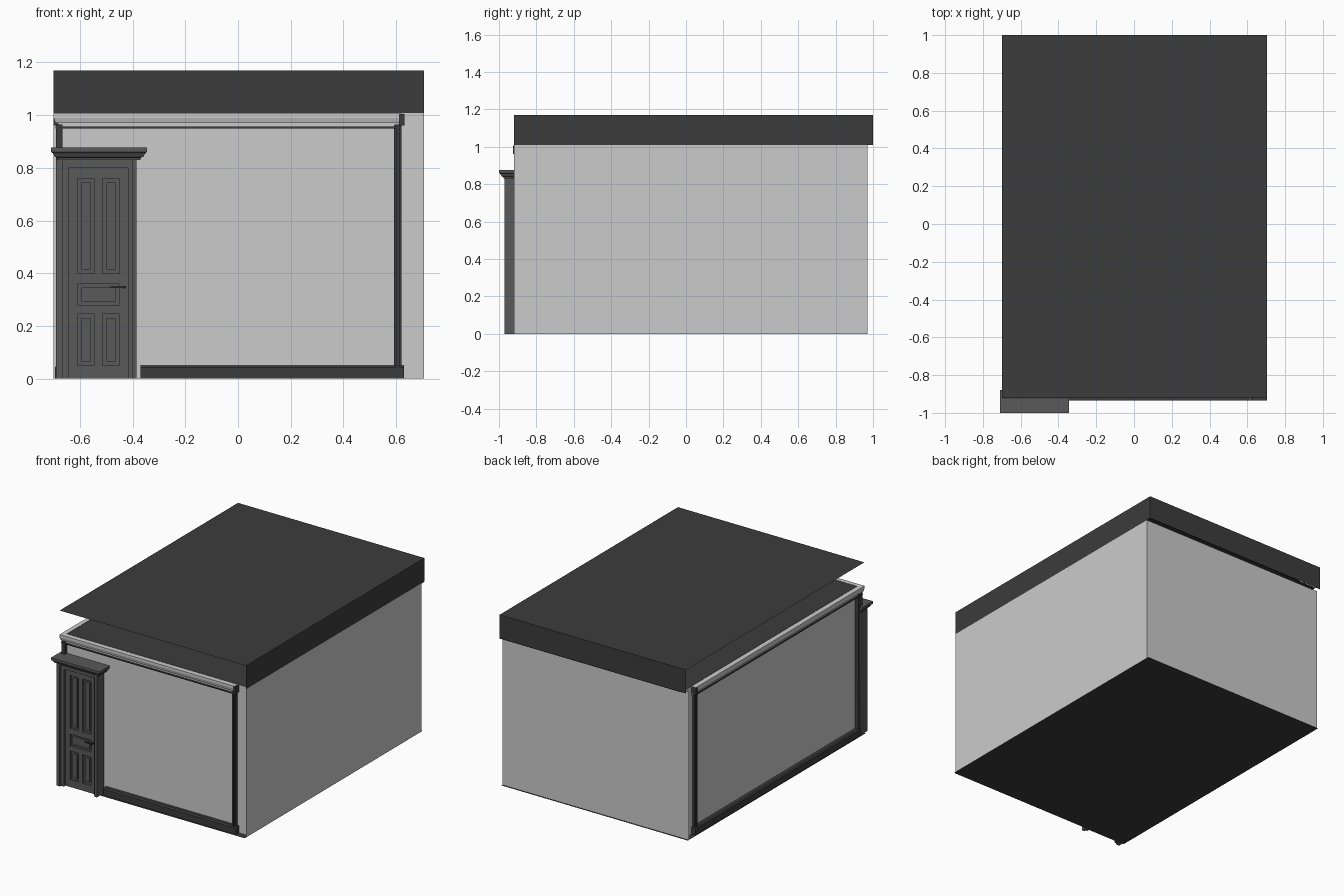
import bpy, bmesh

if "Cube" in bpy.data.objects:
    bpy.data.objects.remove(bpy.data.objects["Cube"])

def mat(name, v):
    m = bpy.data.materials.new(name)
    m.diffuse_color = (v, v, v, 1)
    m.use_nodes = True
    m.node_tree.nodes["Principled BSDF"].inputs["Base Color"].default_value = m.diffuse_color
    return m

DARK = mat("dark_trim", 0.045)
DOOR = mat("door_paint", 0.1)

def finish(name, bm, material=None, fix=True):
    if fix:
        bmesh.ops.recalc_face_normals(bm, faces=bm.faces)
    me = bpy.data.meshes.new(name)
    bm.to_mesh(me)
    bm.free()
    ob = bpy.data.objects.new(name, me)
    bpy.context.collection.objects.link(ob)
    if material:
        me.materials.append(material)
    return ob

def box(name, x, y, z, material=None):
    bm = bmesh.new()
    bmesh.ops.create_cube(bm, size=1)
    for v in bm.verts:
        for i, (a, b) in enumerate((x, y, z)):
            v.co[i] = b if v.co[i] > 0 else a
    return finish(name, bm, material)

def sheets(name, quads, material=None):
    bm = bmesh.new()
    for q in quads:
        bm.faces.new([bm.verts.new(p) for p in q])
    return finish(name, bm, material, fix=False)

def upright(a, b, z0, z1):
    return [(*a, z0), (*b, z0), (*b, z1), (*a, z1)]

def flat(x0, x1, y0, y1, z):
    return [(x0, y0, z), (x1, y0, z), (x1, y1, z), (x0, y1, z)]

def molding(name, profile, path, material=None):
    """Sweep (distance, z) profile along path of (base point, outward direction)."""
    bm = bmesh.new()
    rings = [[bm.verts.new((bx + d * dx, by + d * dy, z)) for d, z in profile]
             for (bx, by), (dx, dy) in path]
    n = len(profile)
    for r, s in zip(rings, rings[1:]):
        for i in range(n):
            j = (i + 1) % n
            bm.faces.new((r[i], r[j], s[j], s[i]))
    bm.faces.new(rings[0])
    bm.faces.new(rings[-1][::-1])
    return finish(name, bm, material)

# Wall planes: front and left are recessed behind their trim
L, R, F, B = -0.665, 0.705, -0.89, 0.97
sheets("front_wall", [upright((L, F), (R, F), 0, 1.01)])
sheets("left_wall", [upright((L, B), (L, F), 0, 1.01)])
sheets("right_wall", [upright((R, -0.92), (R, B), 0, 1.01)])
sheets("back_wall", [upright((R, B), (-0.70, B), 0, 1.01)])

# Floor and ceiling sheets
sheets("floor", [flat(-0.70, R, -0.935, 0.98, 0)[::-1]], DARK)
sheets("ceiling", [flat(L, R, F, 1.0, 1.008)], DARK)

# Roof: flat top with deep fascia only on the right and back
sheets("roof", [flat(-0.70, R, -0.92, 1.0, 1.17),
                upright((R, -0.92), (R, 1.0), 1.01, 1.17),
                upright((R, 1.0), (-0.70, 1.0), 1.01, 1.17)], DARK)

# Crown molding wraps the front and left walls
front_end, corner, left_end = ((0.62, F), (0, -1)), ((L, F), (-1, -1)), ((L, 0.89), (-1, 0))
crown = [(0, 0.955), (0.018, 0.955), (0.018, 0.97), (0.028, 0.97), (0.034, 0.99),
         (0.034, 1.008), (0, 1.008)]
molding("crown_molding", crown, [front_end, corner, left_end])
molding("crown_lip", [(0, 0.95), (0.028, 0.95), (0.028, 0.956), (0, 0.956)],
        [front_end, corner, left_end], DARK)

# Baseboards
base = [(0, 0), (0.03, 0), (0.03, 0.042), (0.022, 0.05), (0, 0.05)]
molding("front_baseboard", base, [((-0.37, F), (0, -1)), ((0.63, F), (0, -1))], DARK)
molding("left_baseboard", base, [((L, F), (-1, 0)), ((L, 0.89), (-1, 0))], DARK)

# Corner posts with a raised bead, and small crown brackets
box("front_post", (0.592, 0.62), (-0.912, F), (0, 0.965), DARK)
box("front_post_bead", (0.60, 0.612), (-0.92, -0.91), (0, 0.965), DARK)
box("front_bracket", (0.61, 0.631), (-0.926, F), (0.96, 1.005), DARK)
box("left_post", (-0.682, L), (0.852, 0.88), (0, 0.965), DARK)
box("left_post_bead", (-0.69, -0.68), (0.86, 0.872), (0, 0.965), DARK)
box("left_bracket", (-0.70, L), (0.87, 0.891), (0.96, 1.005), DARK)
box("corner_post", (-0.69, L), (-0.915, F + 0.02), (0, 0.965), DARK)

# Door casing: stepped jambs and head
for side, a, b, c in (("left", -0.69, -0.665, -0.643), ("right", -0.385, -0.402, -0.415)):
    box(side + "_casing", (min(a, b), max(a, b)), (-0.97, F), (0, 0.83), DOOR)
    box(side + "_inner_jamb", (min(b, c), max(b, c)), (-0.957, F), (0, 0.83), DOOR)
box("head_casing", (-0.643, -0.415), (-0.957, F), (0.80, 0.83), DOOR)

# Door leaf with recessed panels: inset and push in a grid of cells
def door_leaf():
    x0, x1, y = -0.643, -0.415, -0.925
    w, m = x1 - x0, (x0 + x1) / 2
    box("door_core", (x0, x1), (y, F), (0, 0.80), DOOR)
    f = y - 0.014
    for n, (a, b) in enumerate(((x0, x0 + 0.035), (x1 - 0.035, x1))):
        box(f"door_stile_{n}", (a, b), (f, y), (0, 0.80), DOOR)
    for n, (a, b) in enumerate(((0, 0.05), (0.245, 0.28), (0.36, 0.40), (0.76, 0.80))):
        box(f"door_rail_{n}", (x0 + 0.035, x1 - 0.035), (f, y), (a, b), DOOR)
    for n, (a, b) in enumerate(((0.05, 0.245), (0.40, 0.76))):
        box(f"door_mullion_{n}", (m - 0.015, m + 0.015), (f, y), (a, b), DOOR)
        for k, (p, q) in enumerate(((x0 + 0.05, m - 0.03), (m + 0.03, x1 - 0.05))):
            box(f"door_panel_{n}_{k}", (p, q), (y - 0.007, y), (a + 0.015, b - 0.015), DOOR)
    box("door_middle_panel", (x0 + 0.05, x1 - 0.05), (y - 0.007, y), (0.293, 0.347), DOOR)

door_leaf()

# Door cornice, mitred around three sides
head = [(0, 0.83), (0.008, 0.83), (0.008, 0.838), (0.018, 0.842), (0.025, 0.855),
        (0.032, 0.86), (0.032, 0.877), (0, 0.877)]
cl, cr, cf = -0.677, -0.377, -0.968
molding("door_cornice", head, [((cl, -0.88), (-1, 0)), ((cl, cf), (-1, -1)),
                               ((cr, cf), (1, -1)), ((cr, -0.88), (1, 0))], DOOR)
box("door_cornice_core", (cl, cr), (cf, -0.88), (0.83, 0.877), DOOR)

# Lever handle
box("handle_lever", (-0.483, -0.425), (-0.962, -0.954), (0.344, 0.351), DARK)
box("handle_stem", (-0.435, -0.427), (-0.955, -0.937), (0.343, 0.352), DARK)
